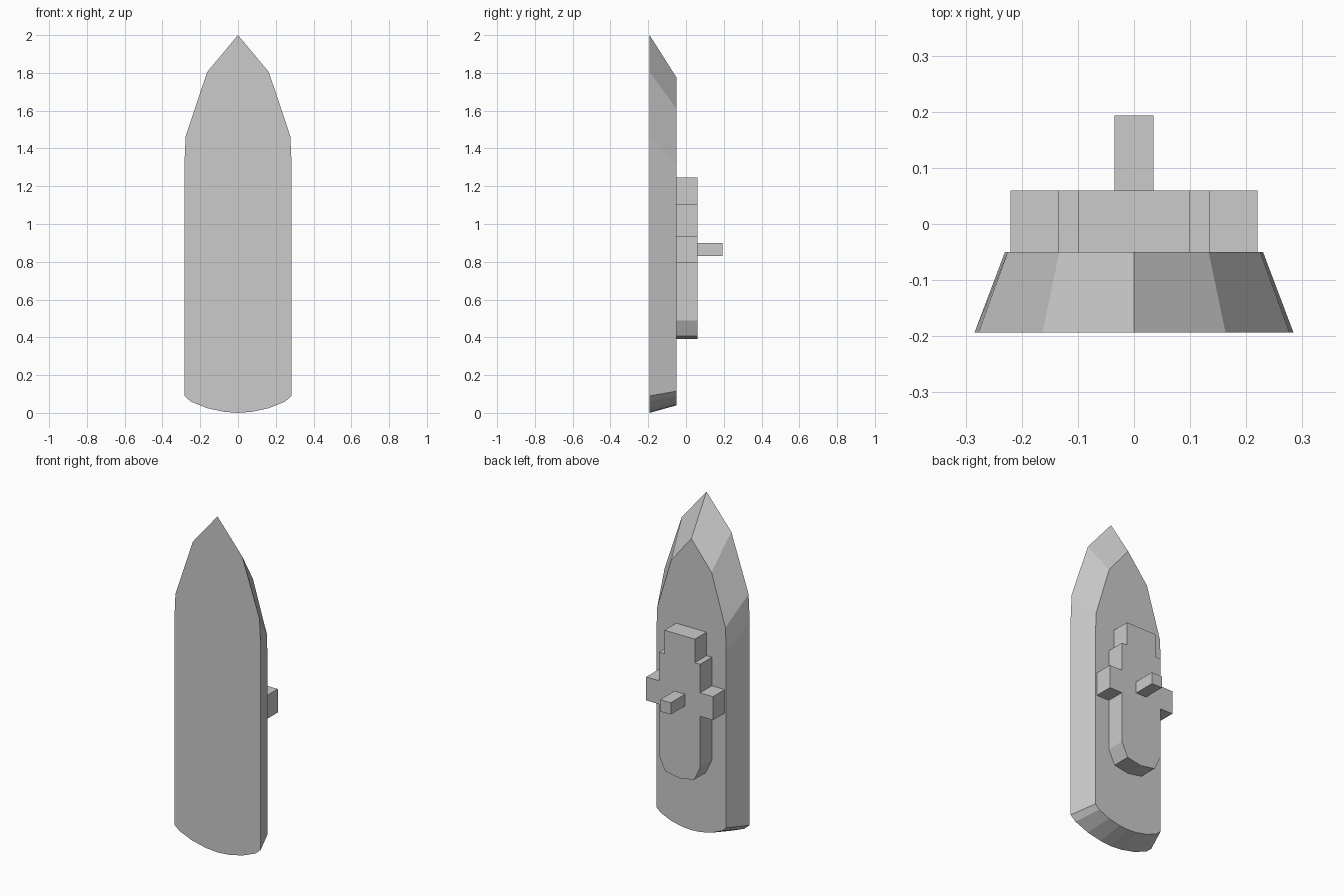
import bpy
import bmesh

cube = bpy.data.objects.get("Cube")
if cube:
    bpy.data.objects.remove(cube, do_unlink=True)

grey = bpy.data.materials.new("plain grey")
grey.use_nodes = True
colour = (0.6, 0.6, 0.6, 1)
grey.diffuse_color = colour
grey.node_tree.nodes["Principled BSDF"].inputs["Base Color"].default_value = colour


def mirrored(half):
    """Close a right-hand outline, running bow to stern, across x = 0."""
    return half + [(-x, z) for x, z in reversed(half) if x > 0]


def loft(name, lower, upper, y0, y1):
    """Solid between two matching x-z outlines at depths y0 and y1."""
    bm = bmesh.new()
    a = [bm.verts.new((x, y0, z)) for x, z in lower]
    b = [bm.verts.new((x, y1, z)) for x, z in upper]
    bm.faces.new(a)
    bm.faces.new(b[::-1])
    n = len(a)
    for i in range(n):
        j = (i + 1) % n
        bm.faces.new((a[i], b[i], b[j], a[j]))
    bmesh.ops.recalc_face_normals(bm, faces=bm.faces)
    mesh = bpy.data.meshes.new(name)
    bm.to_mesh(mesh)
    bm.free()
    mesh.materials.append(grey)
    obj = bpy.data.objects.new(name, mesh)
    bpy.context.collection.objects.link(obj)


KEEL, DECK, ROOF, FUNNEL_TOP = -0.193, -0.05, 0.06, 0.193

# Hull: wide outline tapering to a narrower deck, pointed bow, rounded stern
keel = [(0, 2), (0.163, 1.805), (0.277, 1.465), (0.284, 1.31), (0.284, 0.09),
        (0.25, 0.06), (0.163, 0.025), (0.075, 0.006), (0, 0)]
deck = [(0, 1.775), (0.133, 1.61), (0.225, 1.305), (0.23, 1.15), (0.23, 0.115),
        (0.203, 0.09), (0.133, 0.06), (0.06, 0.044), (0, 0.04)]
loft("hull", mirrored(keel), mirrored(deck), KEEL, DECK)

# Superstructure: stepped front, side wings and a chamfered rear
house = mirrored([(0.1, 1.245), (0.1, 1.105), (0.135, 1.105), (0.135, 0.935),
                  (0.22, 0.935), (0.22, 0.795), (0.135, 0.795), (0.135, 0.49),
                  (0.095, 0.407), (0, 0.39)])
loft("superstructure", house, house, DECK, ROOF)

# Funnel
funnel = mirrored([(0.035, 0.9), (0.035, 0.83)])
loft("funnel", funnel, funnel, ROOF, FUNNEL_TOP)
